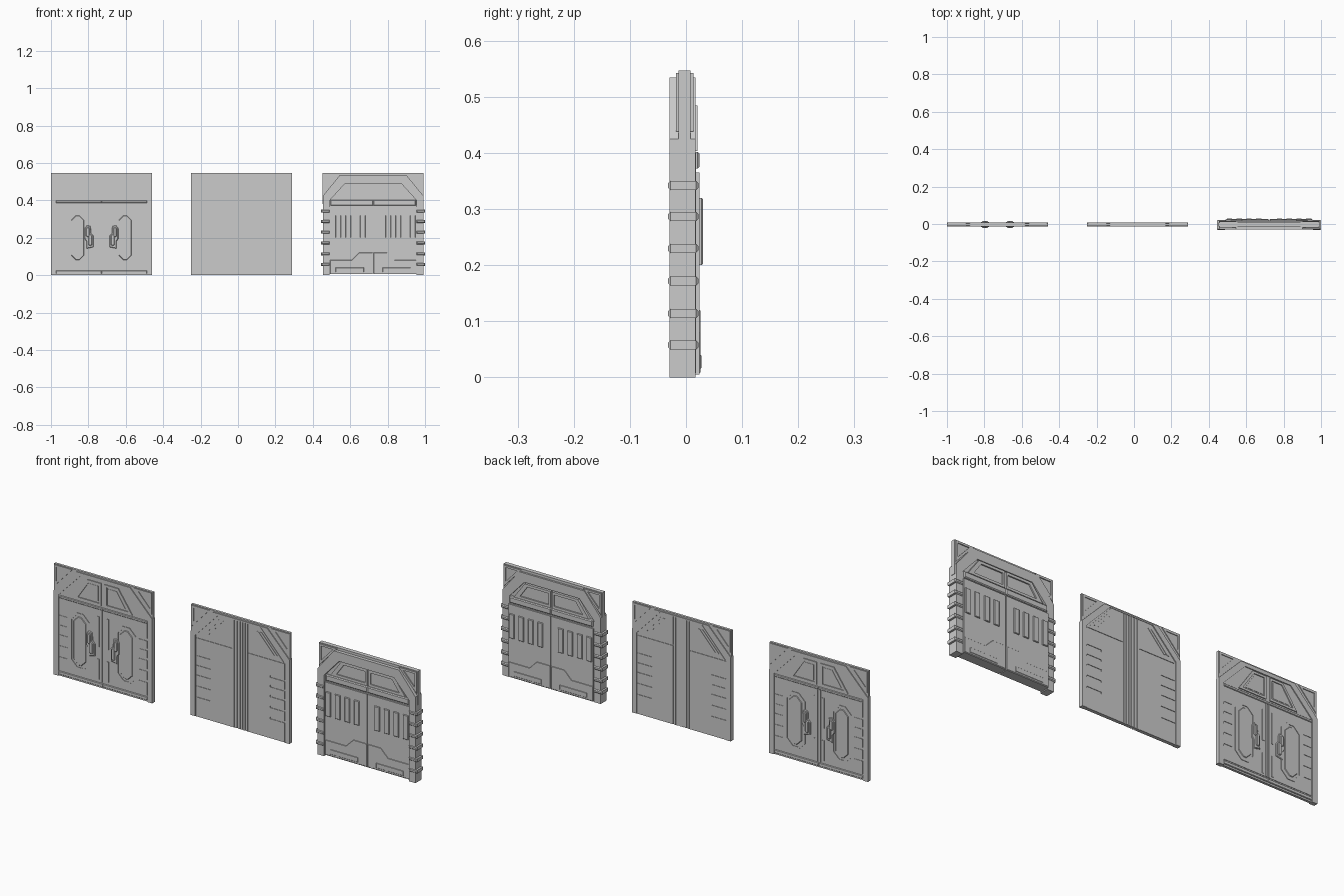
import bpy, bmesh

if "Cube" in bpy.data.objects:
    bpy.data.objects.remove(bpy.data.objects["Cube"])

YC = -0.0025  # shared mid-plane of the door plates


def finish(name, bm, bevel):
    bmesh.ops.recalc_face_normals(bm, faces=bm.faces[:])
    if bevel:
        rim = [e for e in bm.edges if abs(e.verts[0].co.y - e.verts[1].co.y) < 1e-6]
        bmesh.ops.bevel(bm, geom=rim, offset=bevel, segments=1, affect='EDGES')
    me = bpy.data.meshes.new(name)
    bm.to_mesh(me)
    bm.free()
    ob = bpy.data.objects.new(name, me)
    bpy.context.collection.objects.link(ob)
    return ob


def prism(name, cx, polys, half, yc=YC, bevel=0, mirror=True):
    """Extrude (u, z) outlines through the door depth, mirrored about its centre."""
    bm = bmesh.new()
    for s in ((1, -1) if mirror else (1,)):
        for p in polys:
            a = [bm.verts.new((cx + s * u, yc - half, z)) for u, z in p]
            b = [bm.verts.new((cx + s * u, yc + half, z)) for u, z in p]
            bm.faces.new(a)
            bm.faces.new(b)
            for i in range(len(p)):
                j = (i + 1) % len(p)
                bm.faces.new((a[i], a[j], b[j], b[i]))
    return finish(name, bm, bevel)


def ring(name, cx, outer, inner, half, yc=YC, mirror=True):
    """Extruded trim between two matching outlines."""
    n = len(outer)
    quads = []
    bm = bmesh.new()
    for s in ((1, -1) if mirror else (1,)):
        loops = [[bm.verts.new((cx + s * u, yc + d, z)) for u, z in p]
                 for p, d in ((outer, -half), (inner, -half), (inner, half), (outer, half))]
        for k in range(4):
            for i in range(n):
                j = (i + 1) % n
                l, m = loops[k], loops[(k + 1) % 4]
                bm.faces.new((l[i], l[j], m[j], m[i]))
    return finish(name, bm, 0)


def rect(u0, u1, z0, z1):
    return [(u0, z0), (u1, z0), (u1, z1), (u0, z1)]


def octagon(u0, u1, z0, z1, c):
    return [(u0 + c, z0), (u1 - c, z0), (u1, z0 + c), (u1, z1 - c),
            (u1 - c, z1), (u0 + c, z1), (u0, z1 - c), (u0, z0 + c)]


def arch(w, shoulder, tw, top):
    """Half outline of the opening from foot to crown."""
    return [(w, 0), (w, shoulder), (tw, top), (0, top)]


def frame(name, cx, outer, inner, half, yc=YC):
    prism(name, cx, [outer + inner[::-1]], half, yc)


def notched_leaf(u0, u1, z0, z1, depth, levels, h=0.012):
    p = [(u0, z0), (u1, z0)]
    for z in levels:
        p += [(u1, z - h / 2), (u1 - depth, z - h / 2), (u1 - depth, z + h / 2), (u1, z + h / 2)]
    return p + [(u1, z1), (u0, z1)]


def corner_trim(name, cx, half):
    ring(name, cx, [(.266, .543), (.168, .543), (.266, .438)],
         [(.256, .533), (.192, .533), (.256, .464)], half)


LEVELS = [.10, .155, .209, .257, .305]

# ---- Door with oval panels and handles
c = -0.73
prism("oval_door_core", c, [rect(-.27, .27, 0, .547)], .006, mirror=False)
frame("oval_door_frame", c, arch(.27, .415, .148, .54), arch(.243, .40, .125, .522), .0105)
corner_trim("oval_door_corner_trim", c, .0095)
prism("oval_door_leaf", c, [notched_leaf(.002, .24, .03, .385, .045, LEVELS)], .008)
prism("oval_door_sill", c, [rect(0, .243, .008, .024)], .0105, bevel=.002)
prism("oval_door_header", c, [rect(0, .243, .386, .398)], .0105, bevel=.002)
ring("oval_door_panel_rim", c, octagon(.074, .18, .062, .338, .034),
     octagon(.083, .171, .071, .329, .03), .0105)
prism("oval_door_panel", c, [octagon(.092, .162, .08, .32, .026)], .0105, bevel=.003)
prism("oval_door_centre_strips", c, [rect(.004, .011, .03, .385),
                                    rect(.02, .031, .20, .35), rect(.02, .031, .04, .14)], .0105)
ring("oval_door_window_rim", c, [(.01, .406), (.16, .406), (.083, .517), (.01, .517)],
     [(.021, .417), (.137, .417), (.077, .506), (.021, .506)], .0105)
prism("oval_door_window_pane", c, [[(.028, .424), (.122, .424), (.073, .499), (.028, .499)]], .0075)
prism("oval_door_handle_base", c, [[(.043, .15), (.08, .142), (.08, .18), (.09, .195), (.09, .25),
                                   (.078, .267), (.058, .262), (.056, .225), (.043, .21)]],
      .013, bevel=.003)
prism("oval_door_handle_grip", c, [octagon(.051, .069, .158, .218, .005),
                                  octagon(.064, .082, .205, .255, .005)], .0185, bevel=.003)

# ---- Plain door with centre ribs
c = 0.02
prism("plain_door_core", c, [rect(-.27, .27, 0, .547)], .006, mirror=False)
frame("plain_door_frame", c, arch(.27, .415, .148, .54), arch(.245, .40, .118, .533), .0105)
corner_trim("plain_door_corner_trim", c, .0095)
prism("plain_door_leaf", c, [notched_leaf(.046, .243, 0, .388, .08, LEVELS, .009)], .0085)
prism("plain_door_upper_panel", c, [[(.046, .393), (.238, .393), (.11, .533), (.046, .533)]], .0085)
prism("plain_door_centre_ribs", c, [rect(.001, .012, 0, .535), rect(.018, .027, 0, .535),
                                   rect(.033, .041, 0, .535)], .0085)
prism("plain_door_slanted_bars", c,
      [[(.20 + d, .415), (.209 + d, .415), (.122 + d, .51), (.113 + d, .51)]
       for d in (-.022, -.004)], .0105)

# ---- Heavy door with ribbed jambs
c = 0.7225
prism("heavy_door_plate", c, [rect(-.27, .27, .38, .547)], .0105, mirror=False)
corner_trim("heavy_door_corner_trim", c, .0155)
FY = -.006
frame("heavy_door_frame", c, arch(.268, .425, .178, .535), arch(.232, .40, .15, .49), .023, FY)
prism("heavy_door_frame_ribs", c, [rect(.232, .2775, z - .008, z + .008)
                                  for z in (.058, .114, .172, .23, .287, .342)],
      .027, -.005, bevel=.004)
LY = .001
prism("heavy_door_leaf", c, [rect(.0025, .232, .005, .365)], .0235, LY)
prism("heavy_door_leaf_core", c, [rect(0, .235, .008, .40)], .017, LY)
prism("heavy_door_header", c, [rect(0, .228, .372, .402)], .0235, LY, bevel=.004)
ring("heavy_door_window_rim", c, [(.004, .404), (.205, .404), (.145, .485), (.004, .485)],
     [(.014, .416), (.172, .416), (.132, .472), (.014, .472)], .0195, LY)
prism("heavy_door_window_pane", c, [[(.012, .414), (.175, .414), (.135, .475), (.012, .475)]],
      .013, LY)
prism("heavy_door_slats", c, [rect(u - .014, u + .014, .2, .32)
                             for u in (.055, .107, .16, .212)], .029, LY, bevel=.002)
prism("heavy_door_kick_plate", c, [[(.0025, .008), (.23, .008), (.23, .08), (.115, .08),
                                   (.075, .12), (.0025, .12)]], .025, LY, bevel=.0015)
prism("heavy_door_kick_inset", c, [rect(.05, .2, .016, .04)], .0265, LY, bevel=.0015)
